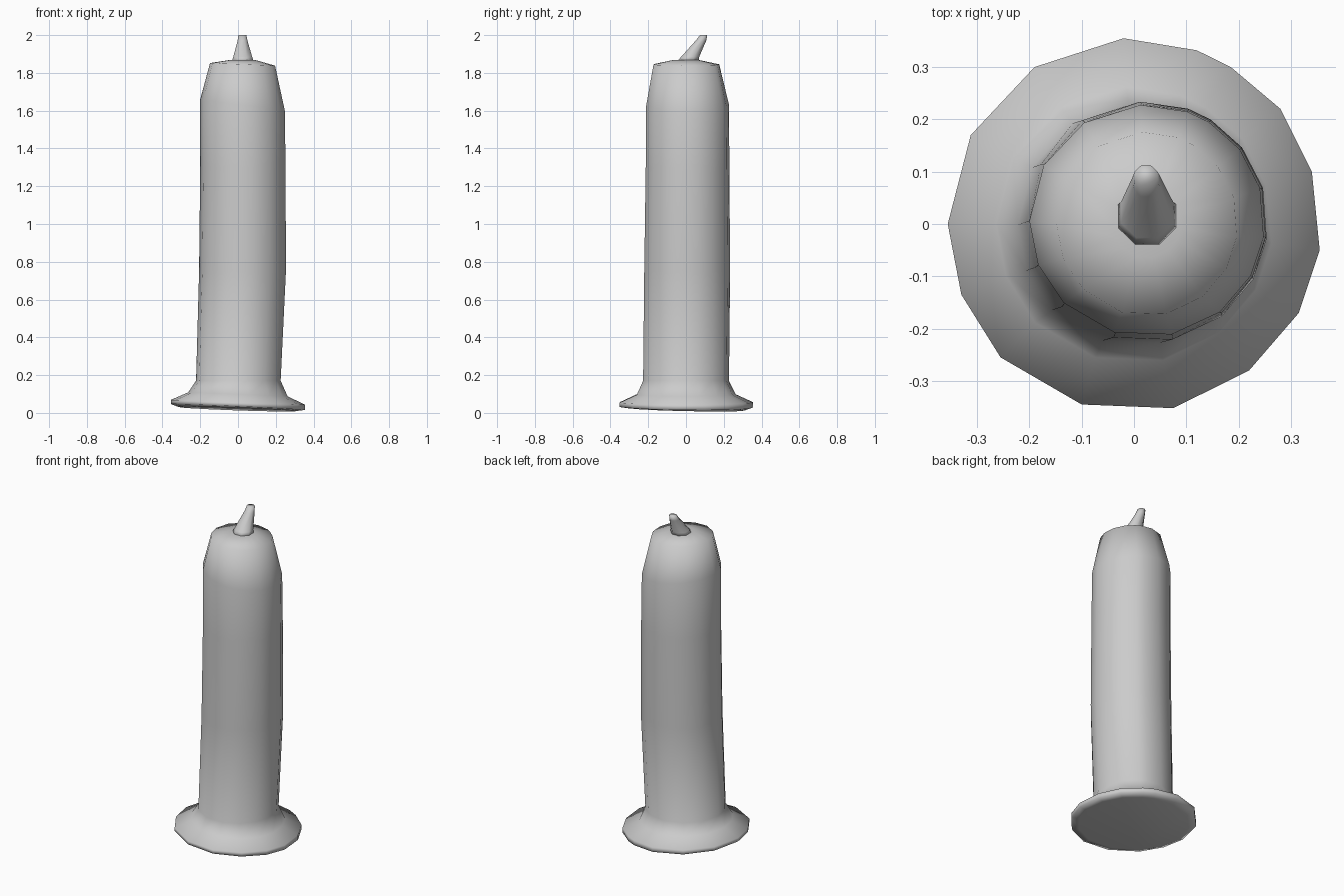
import bpy, bmesh, math

if "Cube" in bpy.data.objects:
    bpy.data.objects.remove(bpy.data.objects["Cube"])


def loft(name, rings):
    """Skin a stack of equal-length rings of points and cap both ends."""
    bm = bmesh.new()
    loops = [[bm.verts.new(p) for p in ring] for ring in rings]
    n = len(loops[0])
    for a, b in zip(loops, loops[1:]):
        for i in range(n):
            j = (i + 1) % n
            bm.faces.new((a[i], a[j], b[j], b[i]))
    bm.faces.new(loops[0][::-1])
    bm.faces.new(loops[-1])
    bmesh.ops.recalc_face_normals(bm, faces=bm.faces)
    for f in bm.faces:
        f.smooth = True
    me = bpy.data.meshes.new(name)
    bm.to_mesh(me)
    bm.free()
    ob = bpy.data.objects.new(name, me)
    bpy.context.collection.objects.link(ob)
    return ob


def ellipse(cx, cy, rx, ry, z, angles, tilt=0.0):
    return [(cx + rx * math.cos(a), cy + ry * math.sin(a),
             z + tilt * math.cos(a)) for a in angles]


# Irregular outline of the melted foot
foot = [(0.34, 0.10), (0.28, 0.22), (0.185, 0.30), (0.12, 0.332), (-0.02, 0.355),
        (-0.19, 0.30), (-0.312, 0.17), (-0.356, 0.0), (-0.33, -0.135),
        (-0.255, -0.255), (-0.10, -0.345), (0.075, -0.352), (0.22, -0.28),
        (0.315, -0.17), (0.355, -0.05)]
angles = [math.atan2(y, x) for x, y in foot]


def foot_ring(scale, z, slope_x, slope_y):
    return [(x * scale, y * scale, z + slope_x * x + slope_y * y) for x, y in foot]


# Candle: tilted foot, flare, leaning shaft, tapered shoulder, shallow top
rings = [
    foot_ring(0.88, 0.020, -0.03, -0.02),
    foot_ring(1.0, 0.031, -0.045, -0.01),
    foot_ring(1.0, 0.056, -0.035, 0.0),
    foot_ring(0.74, 0.098, -0.03, 0.0),
    ellipse(0.003, -0.002, 0.225, 0.230, 0.17, angles),
    ellipse(0.025, 0.004, 0.231, 0.230, 0.75, angles),
    ellipse(0.027, 0.006, 0.227, 0.224, 1.30, angles),
    ellipse(0.025, 0.006, 0.225, 0.222, 1.63, angles, -0.03),
    ellipse(0.025, 0.0, 0.173, 0.176, 1.845, angles, -0.007),
    ellipse(0.025, 0.0, 0.065, 0.065, 1.869, angles),
]
loft("candle", rings)

# Bent tapering wick
oct_angles = [math.tau * (i + 0.5) / 8 for i in range(8)]
wick = [
    ellipse(0.025, 0.012, 0.062, 0.062, 1.862, oct_angles),
    ellipse(0.025, 0.022, 0.054, 0.052, 1.885, oct_angles),
    ellipse(0.024, 0.080, 0.028, 0.030, 1.972, oct_angles),
    ellipse(0.023, 0.093, 0.023, 0.021, 2.0, oct_angles),
]
loft("wick", wick)
